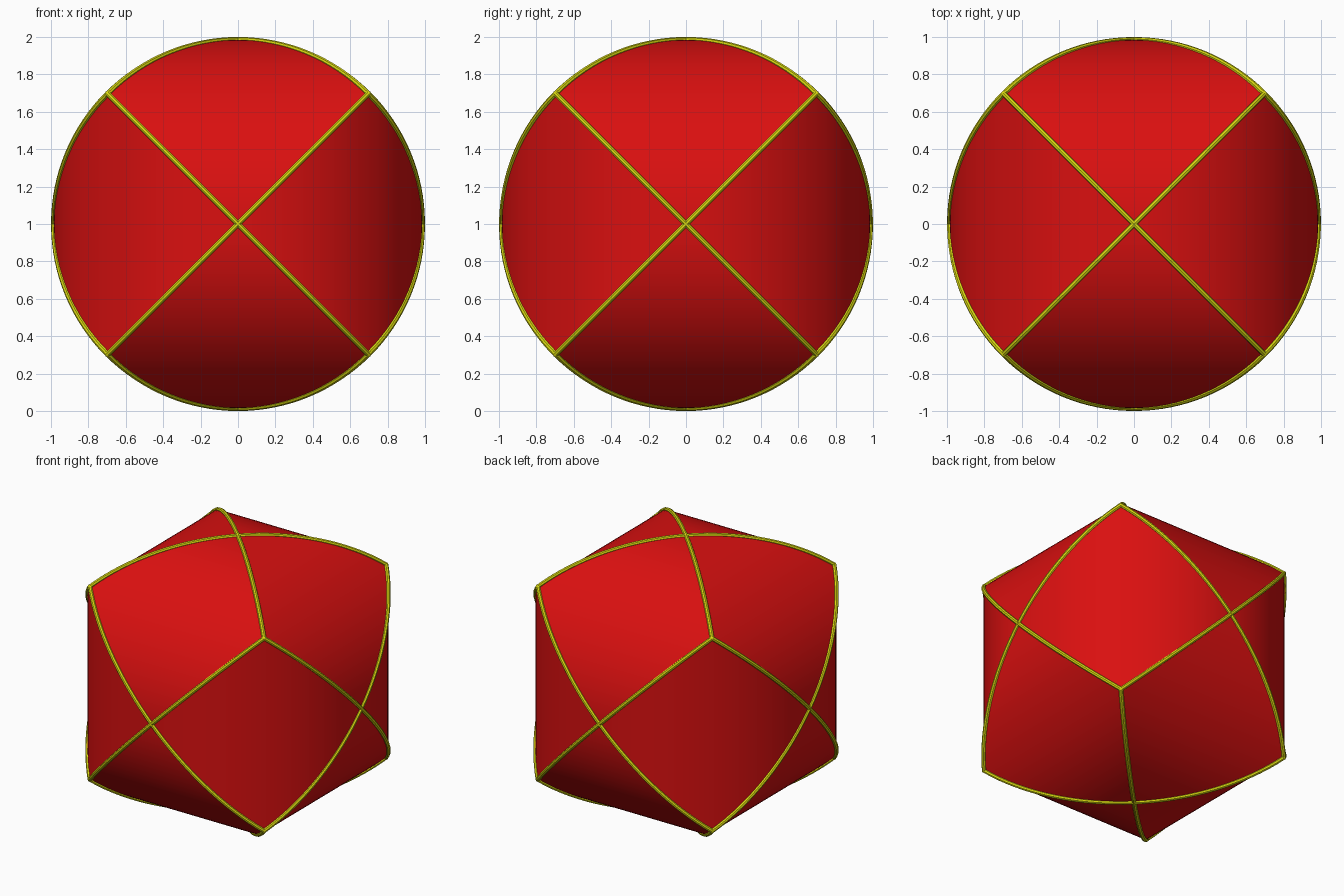
import bpy
import bmesh
from math import sin, cos, pi
from mathutils import Vector

cube = bpy.data.objects.get("Cube")
if cube:
    bpy.data.objects.remove(cube, do_unlink=True)

TUBE = 0.015          # trim tube radius
R = 1 - TUBE          # radius of the three crossing cylinders
STEPS = 32            # segments per quarter turn
CENTRE = Vector((0, 0, 1))


def material(name, colour):
    mat = bpy.data.materials.new(name)
    mat.use_nodes = True
    mat.diffuse_color = colour
    mat.node_tree.nodes["Principled BSDF"].inputs["Base Color"].default_value = colour
    return mat


red = material("red", (0.7, 0.005, 0.005, 1))
yellow = material("yellow", (0.7, 0.7, 0.005, 1))


def point(axis, along, u, v):
    """Point given along one axis and the two axes that follow it."""
    p = Vector((0, 0, 0))
    p[axis], p[(axis + 1) % 3], p[(axis + 2) % 3] = along, u, v
    return p + CENTRE


# Body: twelve curved rhombic patches, four on each cylinder
bm = bmesh.new()
for axis in range(3):
    for quarter in range(4):
        rows = []
        for i in range(STEPS + 1):
            a = i / STEPS * pi / 2
            half = R * min(sin(a), cos(a))
            turn = a + quarter * pi / 2
            ends = (-half, half) if 0 < i < STEPS else (0,)
            rows.append([bm.verts.new(point(axis, h, R * cos(turn), R * sin(turn)))
                         for h in ends])
        for low, high in zip(rows, rows[1:]):
            bm.faces.new(low + high[::-1]).smooth = True
# Keep the seams between patches sharp
for edge in bm.edges:
    edge.smooth = not edge.is_boundary
bmesh.ops.remove_doubles(bm, verts=bm.verts, dist=0.0005)
bmesh.ops.recalc_face_normals(bm, faces=bm.faces)
mesh = bpy.data.meshes.new("body")
bm.to_mesh(mesh)
bm.free()
mesh.materials.append(red)
body = bpy.data.objects.new("body", mesh)
bpy.context.collection.objects.link(body)

# Seam trim: two crossing arcs over each of the six poles
curve = bpy.data.curves.new("seam_trim", "CURVE")
curve.dimensions = "3D"
curve.bevel_depth = TUBE
curve.bevel_resolution = 2
curve.use_fill_caps = True
for axis in range(3):
    for side in (-1, 1):
        for slant in (-1, 1):
            spline = curve.splines.new("POLY")
            spline.points.add(STEPS)
            for i, p in enumerate(spline.points):
                t = (i / STEPS - 0.5) * pi / 2
                s = R * sin(t)
                p.co = (*point(axis, side * R * cos(t), s, slant * s), 1)
trim = bpy.data.objects.new("seam_trim", curve)
bpy.context.collection.objects.link(trim)
curve.materials.append(yellow)
bpy.ops.object.select_all(action="DESELECT")
trim.select_set(True)
bpy.context.view_layer.objects.active = trim
bpy.ops.object.convert(target="MESH")
bpy.ops.object.shade_smooth_by_angle()

# Corner joints: round the meeting of three tubes
c = R * cos(pi / 4)
for x in (-c, c):
    for y in (-c, c):
        for z in (-c, c):
            bpy.ops.mesh.primitive_uv_sphere_add(
                segments=12, ring_count=8, radius=TUBE,
                location=Vector((x, y, z)) + CENTRE)
            joint = bpy.context.object
            joint.name = "corner_joint"
            joint.data.materials.append(yellow)
            bpy.ops.object.shade_smooth()
